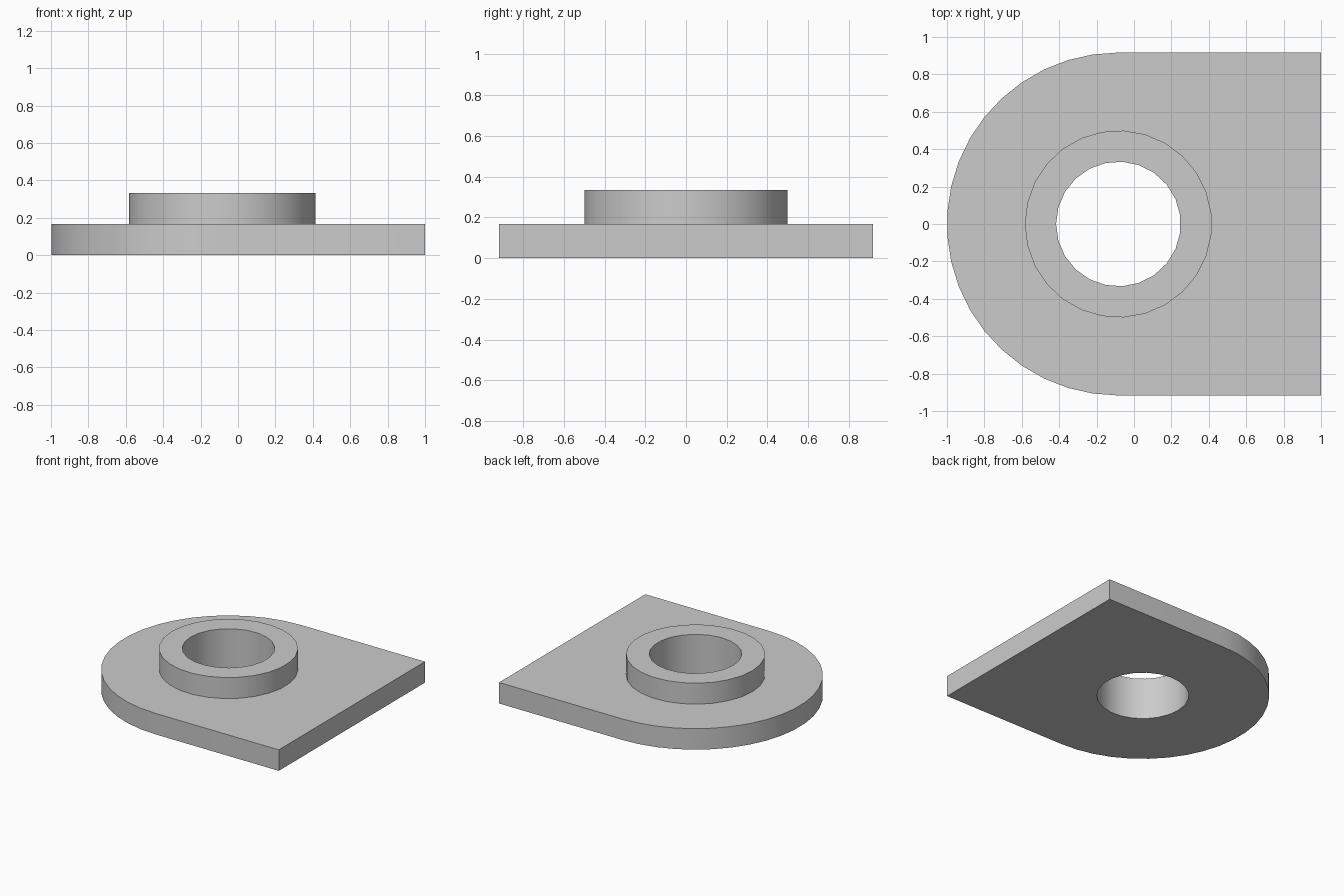
import bpy, bmesh
from math import pi, cos, sin, radians

cube = bpy.data.objects.get("Cube")
if cube:
    bpy.data.objects.remove(cube)

CENTRE_X = -1 / 12          # shared axis of rounded end, boss and bore
PLATE_R, BOSS_R, BORE_R = 11 / 12, 0.5, 1 / 3
PLATE_TOP, BOSS_TOP = 1 / 6, 1 / 3

grey = bpy.data.materials.new("light_grey")
grey.use_nodes = True
colour = (0.6, 0.6, 0.6, 1)
grey.diffuse_color = colour
grey.node_tree.nodes["Principled BSDF"].inputs["Base Color"].default_value = colour

bm = bmesh.new()


def arc(radius, start, sweep, steps, count):
    """Points along an arc about the shared axis."""
    angles = [start + sweep * i / steps for i in range(count)]
    return [(CENTRE_X + radius * cos(a), radius * sin(a)) for a in angles]


def ring(points, z):
    """Closed loop of edges at one height."""
    verts = [bm.verts.new((x, y, z)) for x, y in points]
    return [bm.edges.new((v, verts[(i + 1) % len(verts)])) for i, v in enumerate(verts)]


def wall(lower, upper):
    """Side faces between two matching loops."""
    for a, b in zip(lower, upper):
        bm.faces.new((a.verts[0], a.verts[1], b.verts[1], b.verts[0]))


def flat(outer, inner):
    """Flat face between an outline and a hole."""
    bmesh.ops.triangle_fill(bm, edges=outer + inner, use_beauty=True)


# Outlines
plate = arc(PLATE_R, pi / 2, pi, 21, 22) + [(1, -PLATE_R), (1, PLATE_R)]
boss = arc(BOSS_R, pi, 2 * pi, 27, 27)
bore = arc(BORE_R, pi, 2 * pi, 23, 23)

# Plate
plate_low, plate_high = ring(plate, 0), ring(plate, PLATE_TOP)
boss_low, boss_high = ring(boss, PLATE_TOP), ring(boss, BOSS_TOP)
bore_low, bore_high = ring(bore, 0), ring(bore, BOSS_TOP)
wall(plate_low, plate_high)
flat(plate_low, bore_low)
flat(plate_high, boss_low)

# Raised boss and through bore
wall(boss_low, boss_high)
wall(bore_low, bore_high)
flat(boss_high, bore_high)

bmesh.ops.recalc_face_normals(bm, faces=bm.faces)
mesh = bpy.data.meshes.new("bossed_plate")
bm.to_mesh(mesh)
bm.free()
mesh.materials.append(grey)

part = bpy.data.objects.new("bossed_plate", mesh)
bpy.context.collection.objects.link(part)
bpy.ops.object.select_all(action="DESELECT")
part.select_set(True)
bpy.context.view_layer.objects.active = part
bpy.ops.object.shade_smooth_by_angle(angle=radians(30))
